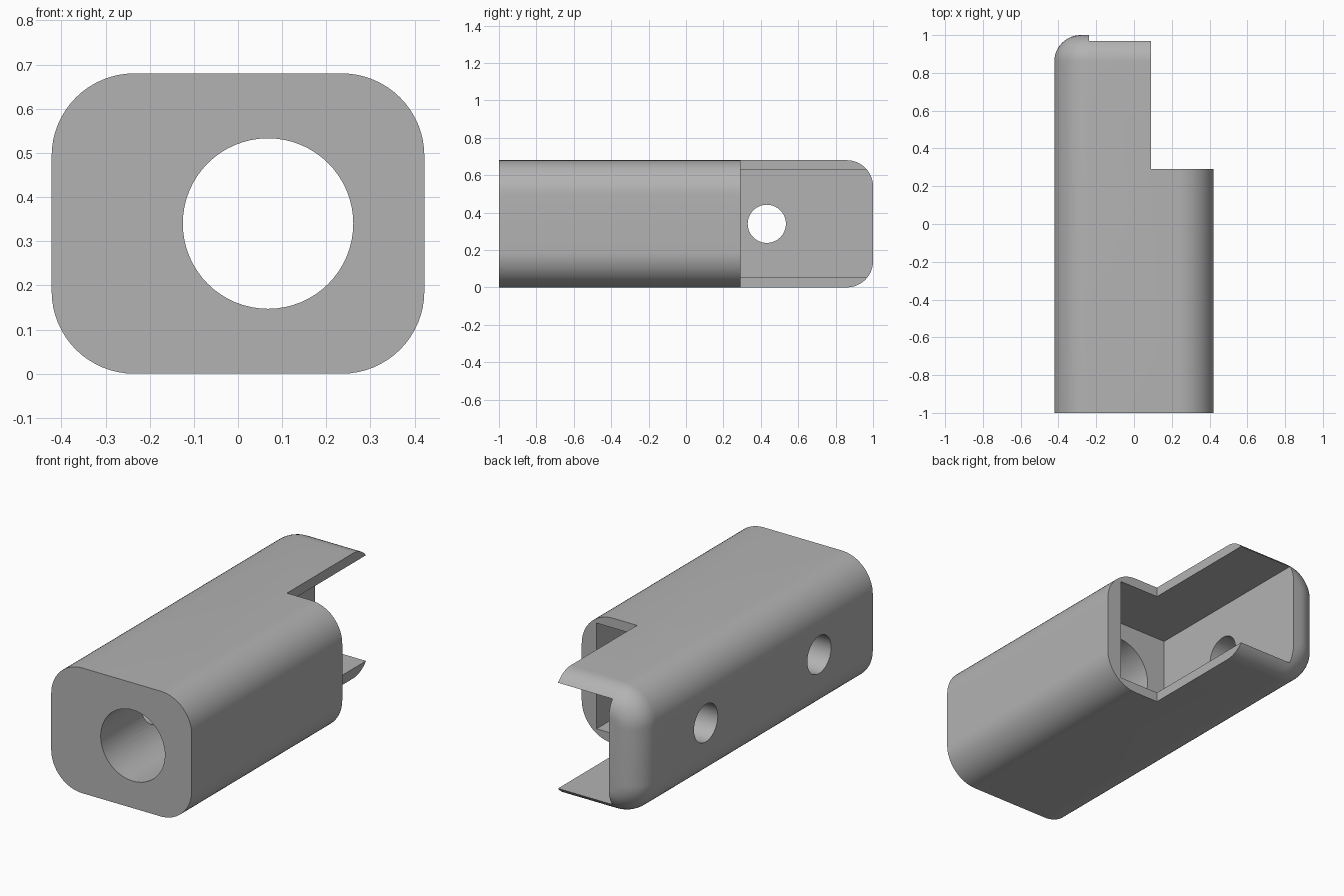
import bpy, bmesh, math
from mathutils import Matrix, Vector

if "Cube" in bpy.data.objects:
    bpy.data.objects.remove(bpy.data.objects["Cube"], do_unlink=True)

HALF_W, HEIGHT, CORNER, FILLET = 0.422, 0.68, 0.187, 0.14
MID = HEIGHT / 2

grey = bpy.data.materials.new("plain grey")
grey.use_nodes = True
grey.diffuse_color = (0.45, 0.45, 0.45, 1)
grey.node_tree.nodes["Principled BSDF"].inputs["Base Color"].default_value = grey.diffuse_color


def make_object(name, bm):
    bmesh.ops.recalc_face_normals(bm, faces=bm.faces)
    mesh = bpy.data.meshes.new(name)
    bm.to_mesh(mesh)
    bm.free()
    mesh.materials.append(grey)
    obj = bpy.data.objects.new(name, mesh)
    bpy.context.collection.objects.link(obj)
    return obj


def section(bm, y, inset, steps=16):
    """Rounded rectangle across the body, shrunk by inset."""
    r = CORNER - inset
    ring = []
    for k, (sx, sz) in enumerate(((1, 1), (-1, 1), (-1, -1), (1, -1))):
        for i in range(steps + 1):
            a = (k + i / steps) * math.pi / 2
            ring.append(bm.verts.new((sx * (HALF_W - CORNER) + r * math.cos(a), y,
                                      MID + sz * (MID - CORNER) + r * math.sin(a))))
    return ring


def box(name, x0, x1, y0, y1, z0, z1):
    bm = bmesh.new()
    bmesh.ops.create_cube(bm, size=1)
    for v in bm.verts:
        v.co = Vector(((x0 + x1) / 2 + v.co.x * (x1 - x0),
                       (y0 + y1) / 2 + v.co.y * (y1 - y0),
                       (z0 + z1) / 2 + v.co.z * (z1 - z0)))
    return make_object(name, bm)


def rod(name, radius, depth, centre, axis):
    bm = bmesh.new()
    turn = Matrix.Rotation(math.pi / 2, 4, "Y" if axis == "X" else "X")
    bmesh.ops.create_cone(bm, cap_ends=True, segments=64, radius1=radius, radius2=radius,
                          depth=depth, matrix=Matrix.Translation(centre) @ turn)
    return make_object(name, bm)


# Body: rounded bar with a filleted back end
bm = bmesh.new()
rings = [section(bm, -1, 0)]
for i in range(13):
    a = i / 12 * math.pi / 2
    rings.append(section(bm, 1 - FILLET + FILLET * math.sin(a), FILLET * (1 - math.cos(a))))
for r0, r1 in zip(rings, rings[1:]):
    for i in range(len(r0)):
        j = (i + 1) % len(r0)
        bm.faces.new((r0[i], r0[j], r1[j], r1[i]))
bm.faces.new(rings[0])
bm.faces.new(rings[-1])
body = make_object("housing_body", bm)

# Cutters: corner notch, inner pocket, long bore and two side holes
cutters = [
    box("notch_cutter", 0.09, 0.6, 0.292, 1.2, -0.2, 0.9),
    box("pocket_cutter", -0.237, 0.333, -0.04, 1.2, 0.053, 0.627),
    rod("bore_cutter", 0.193, 1.2, (0.068, -0.6, MID), "Y"),
    rod("back_hole_cutter", 0.102, 0.5, (-0.35, 0.432, MID), "X"),
    rod("front_hole_cutter", 0.102, 0.5, (-0.25, -0.54, MID), "X"),
]
bpy.context.view_layer.objects.active = body
for cutter in cutters:
    cutter.hide_render = True
    mod = body.modifiers.new("cut", "BOOLEAN")
    mod.operation, mod.solver, mod.object = "DIFFERENCE", "EXACT", cutter
    bpy.ops.object.modifier_apply(modifier=mod.name)
    bpy.data.objects.remove(cutter, do_unlink=True)

# Smooth the rounded surfaces, keep machined edges sharp
bpy.ops.object.select_all(action="DESELECT")
body.select_set(True)
bpy.ops.object.shade_smooth_by_angle(angle=math.radians(30))
